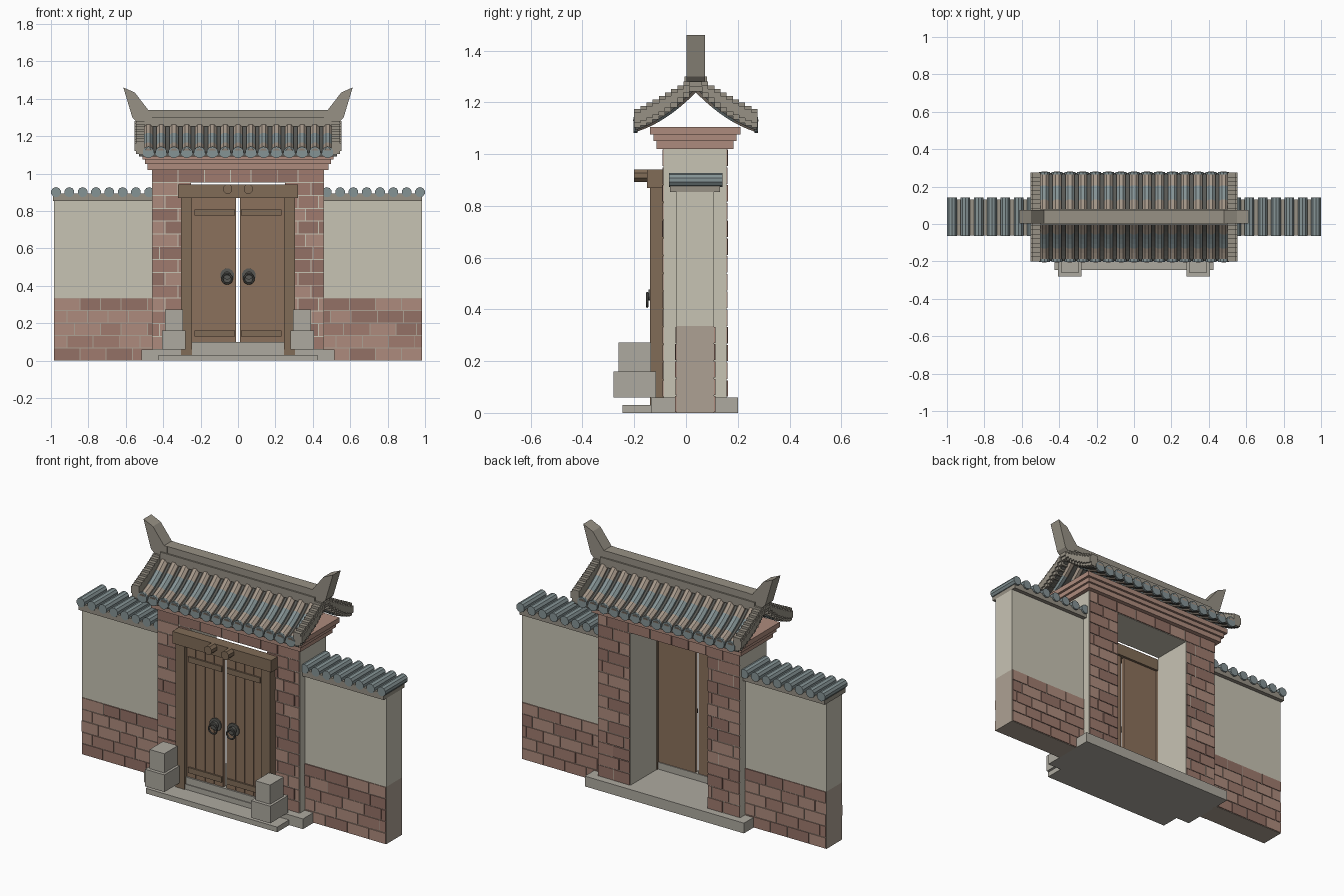
import bpy, bmesh, math, random
from mathutils import Vector

if "Cube" in bpy.data.objects:
    bpy.data.objects.remove(bpy.data.objects["Cube"])

random.seed(4)

def mat(name, r, g, b):
    m = bpy.data.materials.new(name)
    m.diffuse_color = [(c / 255) ** 2.2 for c in (r, g, b)] + [1]
    m.use_nodes = True
    m.node_tree.nodes["Principled BSDF"].inputs["Base Color"].default_value = m.diffuse_color
    return m

BRICKS = [mat("brick_a", 158, 122, 110), mat("brick_b", 172, 138, 124), mat("brick_c", 146, 112, 102)]
MORTAR = mat("mortar", 172, 160, 146)
PLASTER = mat("plaster", 198, 194, 178)
STONE = mat("stone", 172, 168, 158)
WOOD = mat("wood", 138, 112, 92)
FRAME = mat("frame_wood", 128, 108, 88)
TILE = mat("tile_blue", 132, 146, 148)
TAN = mat("tile_tan", 164, 150, 136)
RIDGE = mat("ridge", 150, 144, 132)
METAL = mat("dark_metal", 88, 88, 84)
YC = 0.038  # middle of the roof in y

def box(bm, x0, x1, y0, y1, z0, z1, mi=0):
    prism(bm, [(x0, z0), (x1, z0), (x1, z1), (x0, z1)], "y", y0, y1, mi)

def prism(bm, pts, axis, a, b, mi=0):
    """Extrude a 2D outline from a to b along x (yz outline) or y (xz outline)."""
    place = (lambda p, t: (t, p[0], p[1])) if axis == "x" else (lambda p, t: (p[0], t, p[1]))
    loft(bm, [[place(p, a) for p in pts], [place(p, b) for p in pts]], [mi])

def loft(bm, rings, mats):
    vs = [[bm.verts.new(p) for p in r] for r in rings]
    n = len(vs[0])
    for k in range(len(vs) - 1):
        for i in range(n):
            j = (i + 1) % n
            f = bm.faces.new((vs[k][i], vs[k][j], vs[k + 1][j], vs[k + 1][i]))
            f.material_index = mats[k % len(mats)]
    for r in (vs[0], vs[-1]):
        bm.faces.new(r).material_index = mats[0]

def circle(cx, cz, r, n=10):
    return [(cx + r * math.cos(2 * math.pi * (i + .5) / n), cz + r * math.sin(2 * math.pi * (i + .5) / n)) for i in range(n)]

def finish(bm, name, *mats):
    bmesh.ops.recalc_face_normals(bm, faces=bm.faces)
    me = bpy.data.meshes.new(name)
    bm.to_mesh(me)
    bm.free()
    for m in mats:
        me.materials.append(m)
    ob = bpy.data.objects.new(name, me)
    bpy.context.collection.objects.link(ob)
    return ob

def boxes(name, m, *dims):
    bm = bmesh.new()
    for d in dims:
        box(bm, *d)
    return finish(bm, name, m)

def bricks(bm, x0, x1, z0, z1, yf, yb, rows):
    """Running-bond bricks standing proud of the faces at yf and yb."""
    h, gap = (z1 - z0) / rows, 0.005
    for y, s in ((yf, -1), (yb, 1)):
        for r in range(rows):
            x = x0 - (0.07 if r % 2 else 0)
            while x < x1 - 0.01:
                w = random.choice((0.14, 0.14, 0.11))
                a, b = max(x, x0), min(x + w, x1)
                if b - a > 0.02:
                    d = random.uniform(0.003, 0.006)
                    box(bm, a + gap / 2, b - gap / 2, min(y, y + s * d), max(y, y + s * d),
                        z0 + r * h + gap / 2, z0 + (r + 1) * h - gap / 2, random.randrange(3))
                x += w

# Stone base and front step
boxes("base_slab", STONE, (-.515, .515, -.135, .2, 0, .06))
boxes("front_step", STONE, (-.425, .425, -.245, -.13, 0, .03))

# Side walls with brick footing, plaster and tiled coping
for s, side in ((-1, "left"), (1, "right")):
    xa, xb = sorted((s * .985, s * .455))
    boxes(side + "_wall_footing", MORTAR, (xa, xb, -.036, .108, 0, .335))
    boxes(side + "_wall_plaster", PLASTER, (xa, xb, -.036, .108, .335, .853))
    bm = bmesh.new()
    bricks(bm, xa, xb, 0, .335, -.036, .108, 5)
    finish(bm, side + "_wall_bricks", *BRICKS)
    boxes(side + "_coping", RIDGE, (xa - .005, xb, -.062, .132, .853, .892))
    bm = bmesh.new()
    for i in range(8):
        prism(bm, circle(s * (.973 - i * .0712), .9, .027), "y", -.065, .142)
    finish(bm, side + "_coping_tiles", TILE)

# Gate body: two piers and the wall above the opening
boxes("gate_core", PLASTER, (-.46, -.25, -.086, .156, .06, .951), (.25, .46, -.086, .156, .06, .951),
      (-.46, .46, -.086, .156, .951, 1.02))
bm = bmesh.new()
for x0, x1 in ((-.46, -.25), (.25, .46)):
    bricks(bm, x0, x1, .06, .951, -.086, .156, 13)
bricks(bm, -.46, .46, .951, 1.02, -.086, .156, 1)
finish(bm, "gate_bricks", *BRICKS)

# Stepped cornice
for i, (o, z0, z1) in enumerate(((.024, 1.02, 1.05), (.036, 1.05, 1.076), (.05, 1.076, 1.105))):
    boxes("cornice_%d" % (i + 1), BRICKS[1], (-.46 - o, .46 + o, -.09 - o, .16 + o, z0, z1))

# Door frame, threshold and leaves
boxes("door_jambs", FRAME, (-.305, -.247, -.14, -.086, .03, .87), (.247, .305, -.14, -.086, .03, .87))
boxes("door_lintel", FRAME, (-.32, .32, -.15, -.086, .87, .94))
boxes("threshold", STONE, (-.247, .247, -.13, -.095, .06, .1))
for s, side in ((-1, "left"), (1, "right")):
    bm = bmesh.new()
    box(bm, *sorted((s * .01, s * .247)), -.115, -.1, .1, .87)
    for k in range(4):
        a, b = sorted((s * (.01 + k * .0593), s * (.01 + (k + 1) * .0593)))
        box(bm, a + .0015, b - .0015, -.121, -.114, .1, .87)
    finish(bm, side + "_door_leaf", WOOD)
    a, b = sorted((s * .016, s * .232))
    boxes(side + "_door_straps", FRAME, (a, b, -.13, -.12, .775, .807), (a, b, -.13, -.12, .128, .16))
    bm = bmesh.new()
    prism(bm, circle(s * .058, .455, .038, 12), "y", -.128, -.12)
    prism(bm, circle(s * .058, .455, .022, 12), "y", -.145, -.125)
    finish(bm, side + "_knocker_plate", METAL)
    bpy.ops.mesh.primitive_torus_add(major_segments=20, minor_segments=6, major_radius=.026, minor_radius=.005,
                                     location=(s * .058, -.15, .437), rotation=(math.pi / 2, 0, 0))
    ring = bpy.context.object
    ring.name = side + "_knocker_ring"
    ring.data.materials.append(METAL)
    bm = bmesh.new()
    prism(bm, circle(s * .055, .917, .026, 8), "y", -.2, -.145)
    finish(bm, side + "_lintel_peg", FRAME)
    # Stone block beside the door
    bm = bmesh.new()
    box(bm, *sorted((s * .28, s * .405)), -.28, -.115, .06, .16)
    box(bm, *sorted((s * .295, s * .39)), -.26, -.135, .16, .272)
    finish(bm, side + "_door_stone", STONE)

# Curved roof deck
def curve(d):
    return 1.255 - 1.07 * d + 1.6 * d * d

N = 9
ds = [.236 * k / N for k in range(N + 1)]
under = [(YC - d, curve(d)) for d in reversed(ds)] + [(YC + d, curve(d)) for d in ds[1:]]
bm = bmesh.new()
prism(bm, under + [(y, z + .018) for y, z in reversed(under)], "x", -.53, .53)
finish(bm, "roof_deck", METAL)

# Round roof tiles following the curve, with eave discs
for s, side in ((-1, "front"), (1, "back")):
    bm = bmesh.new()
    for i in range(15):
        x = (i - 7) * .0685
        rings = []
        for d in ds:
            slope = -1.07 + 3.2 * d
            nrm = Vector((0, -slope * s, 1)).normalized()
            c = Vector((x, YC + s * d, curve(d) + .018))
            rings.append([c + Vector((px, 0, 0)) + nrm * pz for px, pz in circle(0, 0, .026, 8)])
        loft(bm, rings, [1, 1, 1, 0, 0, 0, 1, 1, 1])
        prism(bm, circle(x, 1.113, .031), "y", YC + s * .226, YC + s * .24)
    finish(bm, side + "_roof_tiles", TILE, TAN)

# Stepped verge blocks at the gable ends
for s, side in ((-1, "left"), (1, "right")):
    bm = bmesh.new()
    for t in (-1, 1):
        for k in range(10):
            d0, d1 = k * .0238, (k + 1) * .0238
            top = 1.302 - .62 * (d0 + d1) / 2 + .25 * d0 * d1
            y0, y1 = sorted((YC + t * d0, YC + t * d1))
            box(bm, *sorted((s * .5, s * .545)), y0, y1, curve(d1) + .012, top)
            box(bm, *sorted((s * .545, s * .553)), y0, y1, curve(d1) + .03, top - .014)
    finish(bm, side + "_verge", RIDGE)

# Ridge with upturned ends
boxes("ridge", RIDGE, (-.5, .5, YC - .043, YC + .043, 1.25, 1.3), (-.5, .5, YC - .034, YC + .034, 1.3, 1.34))
for s, side in ((-1, "left"), (1, "right")):
    bm = bmesh.new()
    horn = [(.46, 1.265), (.54, 1.275), (.565, 1.3), (.613, 1.46), (.552, 1.433), (.48, 1.34), (.46, 1.34)]
    prism(bm, [(s * x, z) for x, z in horn], "y", YC - .036, YC + .036)
    finish(bm, side + "_ridge_horn", RIDGE)
